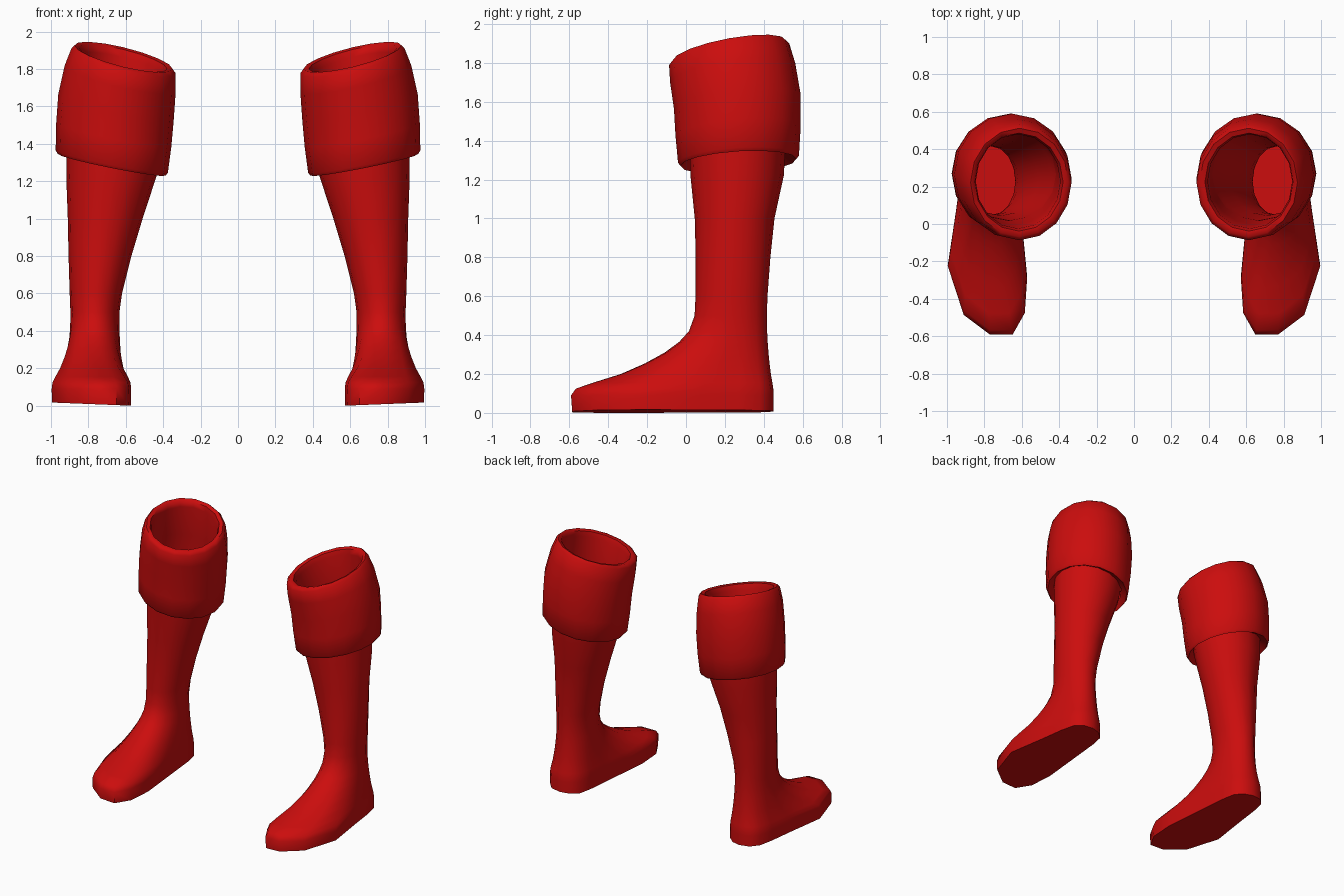
import bpy
import bmesh
from math import cos, sin, pi, radians

SIDES = 16

cube = bpy.data.objects.get("Cube")
if cube:
    bpy.data.objects.remove(cube, do_unlink=True)

red = bpy.data.materials.new("boot_red")
red.use_nodes = True
red.diffuse_color = (0.6, 0.004, 0.004, 1)
red.node_tree.nodes["Principled BSDF"].inputs["Base Color"].default_value = red.diffuse_color


def oval(cx, cy, rx, ry, z, slope_x=0.0, slope_y=0.0):
    """Oval ring lying on a plane that may tilt in x and y."""
    ring = []
    for i in range(SIDES):
        dx, dy = rx * cos(2 * pi * i / SIDES), ry * sin(2 * pi * i / SIDES)
        ring.append((cx + dx, cy + dy, z + slope_x * dx + slope_y * dy))
    return ring


def loft(name, rings, side, cap=False):
    """Skin a stack of rings; side is 1 for left and -1 for right."""
    bm = bmesh.new()
    loops = [[bm.verts.new((side * x, y, z)) for x, y, z in ring] for ring in rings]
    for low, high in zip(loops, loops[1:]):
        for i in range(SIDES):
            j = (i + 1) % SIDES
            bm.faces.new((low[i], low[j], high[j], high[i]))
    if cap:
        bm.faces.new(loops[0][::-1])
    if side < 0:
        bmesh.ops.reverse_faces(bm, faces=bm.faces[:])
    mesh = bpy.data.meshes.new(name)
    bm.to_mesh(mesh)
    bm.free()
    mesh.materials.append(red)
    obj = bpy.data.objects.new(name, mesh)
    bpy.context.collection.objects.link(obj)
    bpy.ops.object.select_all(action="DESELECT")
    obj.select_set(True)
    bpy.context.view_layer.objects.active = obj
    bpy.ops.object.shade_smooth_by_angle(angle=radians(55))


# Sole outline, counter-clockwise from the outer side of the instep
SOLE = [(0.95, 0.08), (0.925, 0.27), (0.90, 0.38), (0.85, 0.435),
        (0.77, 0.45), (0.70, 0.43), (0.645, 0.38), (0.625, 0.28),
        (0.61, 0.12), (0.59, -0.09), (0.572, -0.28), (0.585, -0.47),
        (0.65, -0.585), (0.77, -0.585), (0.91, -0.48), (0.995, -0.22)]

ankle = oval(0.765, 0.228, 0.13, 0.188, 0)


def foot_ring(blend, z, tilt=0.0):
    """Blend from the ankle oval (0) to the sole outline (1)."""
    return [(a[0] + (s[0] - a[0]) * blend, a[1] + (s[1] - a[1]) * blend,
             z + tilt * (s[0] - 0.57)) for a, s in zip(ankle, SOLE)]


# Foot from the sole to the ankle, then the leg up into the cuff
foot = [foot_ring(1.0, 0.0, 0.04), foot_ring(1.01, 0.09)]
foot += [foot_ring(b, z) for b, z in
         [(0.97, 0.125), (0.83, 0.155), (0.6, 0.2), (0.4, 0.255),
          (0.24, 0.31), (0.12, 0.365), (0.04, 0.42)]]
leg = [oval(0.765, 0.23, 0.131, 0.186, 0.5),
       oval(0.76, 0.234, 0.14, 0.185, 0.6),
       oval(0.738, 0.242, 0.168, 0.192, 0.8),
       oval(0.71, 0.25, 0.2, 0.205, 1.0),
       oval(0.678, 0.263, 0.24, 0.24, 1.22)]
leg_top = oval(0.667, 0.265, 0.25, 0.247, 1.36, 0.2, 0.06)

# Folded cuff: underside, outer wall, rounded rim, lining
cuff = [oval(0.667, 0.265, 0.248, 0.245, 1.325, 0.2, 0.06),
        oval(0.675, 0.27, 0.288, 0.298, 1.288, 0.2, 0.06),
        oval(0.675, 0.27, 0.3, 0.311, 1.305, 0.2, 0.06),
        oval(0.664, 0.268, 0.308, 0.322, 1.45, 0.2, 0.08),
        oval(0.652, 0.264, 0.309, 0.326, 1.6, 0.21, 0.11),
        oval(0.63, 0.24, 0.297, 0.322, 1.75, 0.23, 0.15),
        oval(0.612, 0.222, 0.278, 0.309, 1.845, 0.24, 0.18),
        oval(0.612, 0.222, 0.262, 0.29, 1.864, 0.24, 0.18),
        oval(0.615, 0.224, 0.236, 0.262, 1.858, 0.24, 0.18),
        oval(0.62, 0.228, 0.226, 0.252, 1.82, 0.24, 0.18),
        oval(0.645, 0.25, 0.245, 0.255, 1.6, 0.22, 0.12),
        leg_top]

for side, label in ((1, "left"), (-1, "right")):
    loft(label + "_boot", foot + leg + [leg_top], side, cap=True)
    loft(label + "_cuff", cuff, side)
